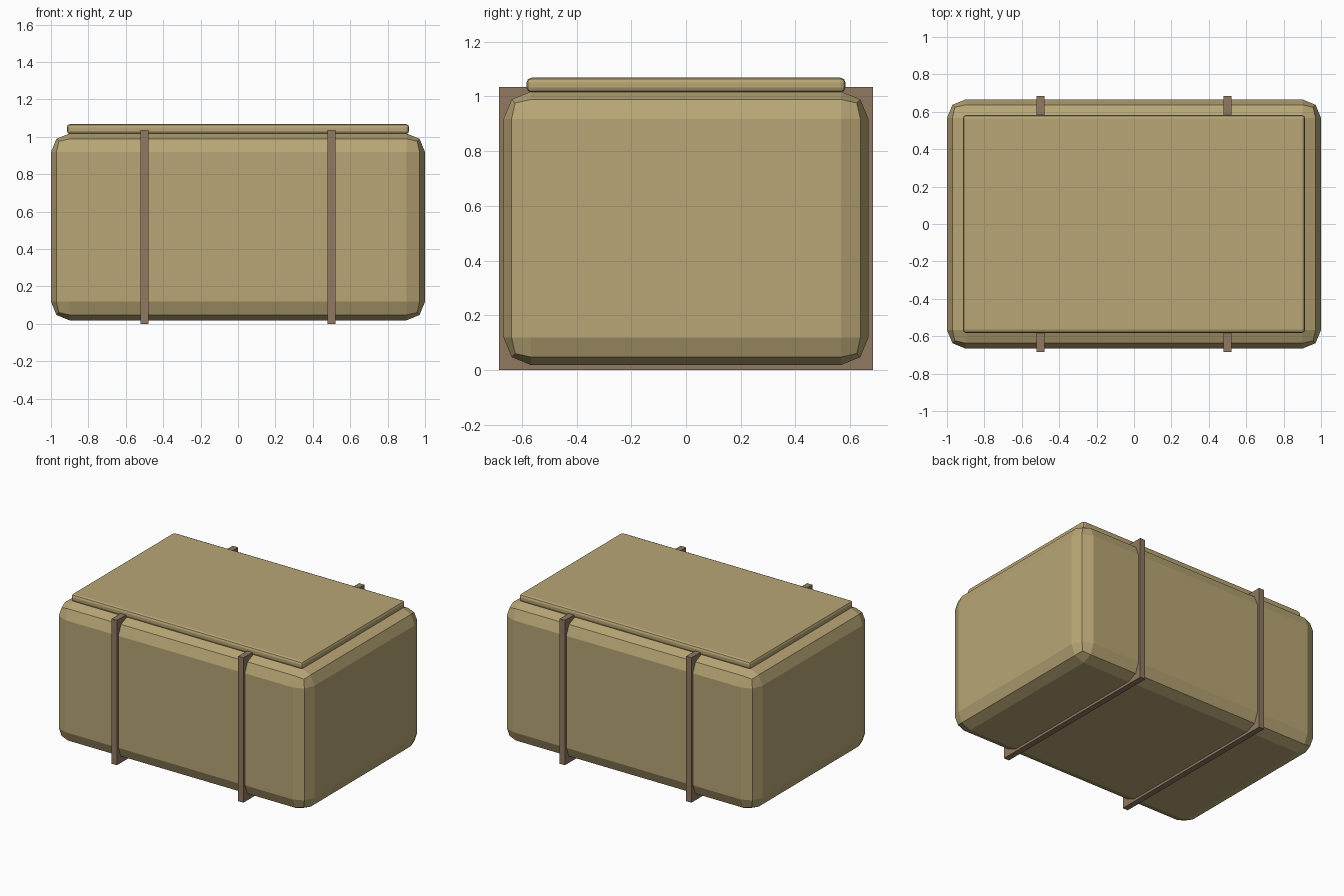
import bpy

if "Cube" in bpy.data.objects:
    bpy.data.objects.remove(bpy.data.objects["Cube"])


def material(name, color):
    m = bpy.data.materials.new(name)
    m.diffuse_color = (*color, 1)
    m.use_nodes = True
    m.node_tree.nodes["Principled BSDF"].inputs["Base Color"].default_value = m.diffuse_color
    return m


def box(name, center, size, mat, bevel=0):
    bpy.ops.mesh.primitive_cube_add(size=1, location=center)
    ob = bpy.context.object
    ob.name = name
    ob.scale = size
    bpy.ops.object.transform_apply(location=False, rotation=False, scale=True)
    ob.data.materials.append(mat)
    if bevel:
        mod = ob.modifiers.new("rounded_edges", 'BEVEL')
        mod.width = bevel
        mod.segments = 2
        mod.limit_method = 'NONE'
    return ob


tan = material("tan", (0.48, 0.38, 0.18))
brown = material("brown", (0.28, 0.19, 0.12))

# Rounded crate body
box("body", (0, 0, 0.518), (2.0, 1.333, 1.0), tan, 0.1)

# Thin lid plate on top
box("lid", (0, 0, 1.041), (1.83, 1.166, 0.054), tan, 0.018)

# Square-cornered straps around the body
for side, x in (("left", -0.5), ("right", 0.5)):
    box("strap_" + side, (x, 0, 0.5175), (0.042, 1.367, 1.035), brown)
